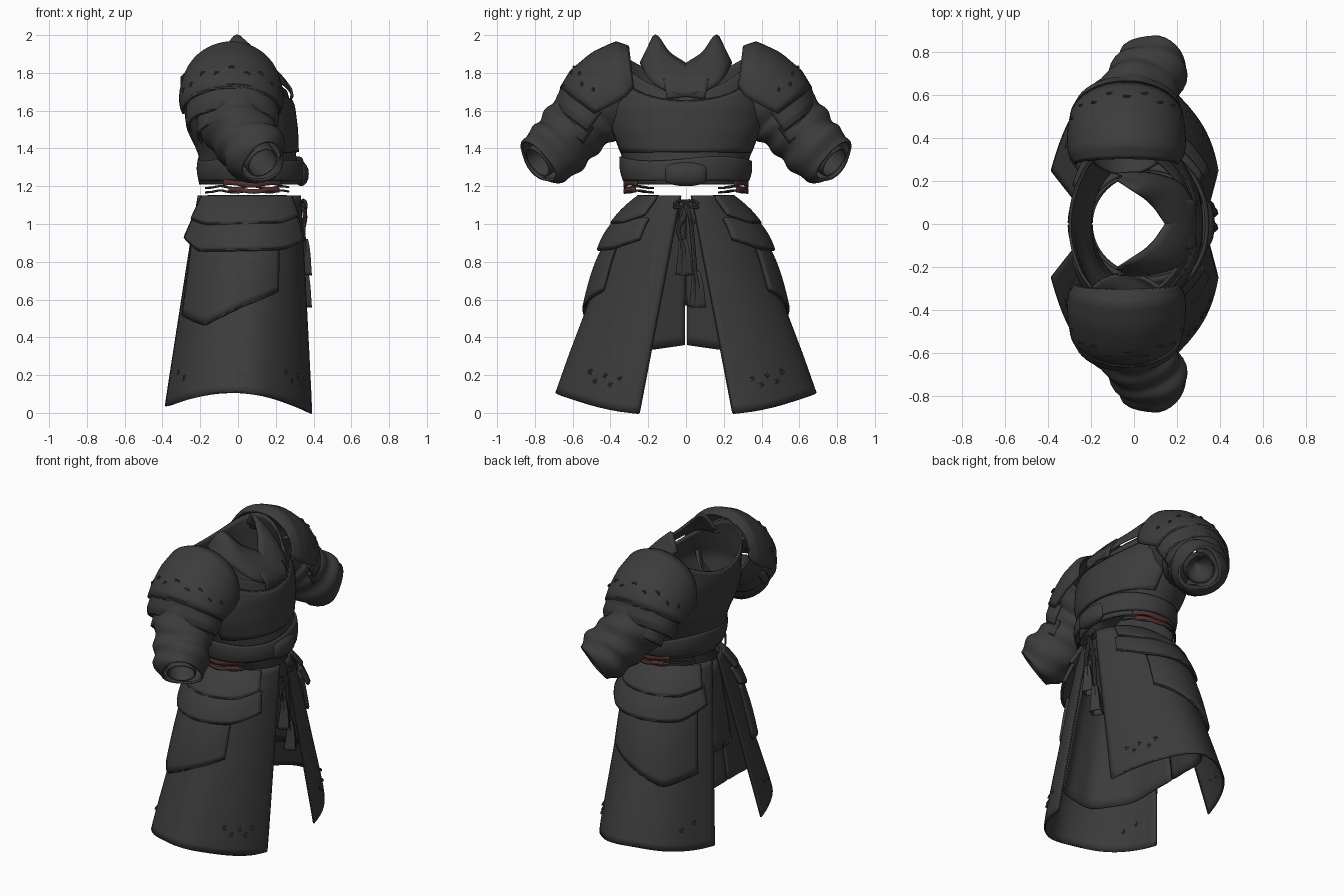
import bpy, bmesh
from math import sin, cos, pi, asin, radians
from mathutils import Vector

cube = bpy.data.objects.get("Cube")
if cube:
    bpy.data.objects.remove(cube, do_unlink=True)


def material(name, colour):
    m = bpy.data.materials.new(name)
    m.use_nodes = True
    m.diffuse_color = (*colour, 1)
    bsdf = m.node_tree.nodes["Principled BSDF"]
    bsdf.inputs["Base Color"].default_value = (*colour, 1)
    bsdf.inputs["Roughness"].default_value = 0.8
    return m


CLOTH = material("charcoal", (0.045, 0.045, 0.045))
RED = material("dark red", (0.09, 0.03, 0.03))


def interp(table, z):
    """Linear lookup in rows of (key, values...) sorted by rising key."""
    z = min(max(z, table[0][0]), table[-1][0])
    for a, b in zip(table, table[1:]):
        if z <= b[0]:
            f = (z - a[0]) / (b[0] - a[0])
            return [p + (q - p) * f for p, q in zip(a[1:], b[1:])]


def grid(name, fn, nu, nv, mat=CLOTH, thick=0.012, mirror=True):
    """Sheet from fn(u, v); seams that meet are welded."""
    bm = bmesh.new()
    rows = [[bm.verts.new(fn(i / nu, j / nv)) for i in range(nu + 1)] for j in range(nv + 1)]
    for lo, hi in zip(rows, rows[1:]):
        for i in range(nu):
            bm.faces.new((lo[i], lo[i + 1], hi[i + 1], hi[i]))
    bmesh.ops.remove_doubles(bm, verts=bm.verts, dist=0.0005)
    bmesh.ops.recalc_face_normals(bm, faces=bm.faces)
    me = bpy.data.meshes.new(name)
    bm.to_mesh(me)
    bm.free()
    me.materials.append(mat)
    ob = bpy.data.objects.new(name, me)
    bpy.context.collection.objects.link(ob)
    if thick:
        mod = ob.modifiers.new("Thickness", 'SOLIDIFY')
        mod.thickness, mod.offset = thick, 0
    if mirror:
        mod = ob.modifiers.new("Mirror", 'MIRROR')
        mod.use_axis = (False, True, False)
        mod.use_mirror_merge = False
    bpy.ops.object.select_all(action='DESELECT')
    ob.select_set(True)
    bpy.context.view_layer.objects.active = ob
    bpy.ops.object.shade_smooth_by_angle(angle=radians(40))


def along(points, t):
    """Catmull-Rom position on a list of points, t from 0 to 1."""
    n = len(points) - 1
    i = min(int(t * n), n - 1)
    f = t * n - i
    a, b, c, d = (Vector(points[min(max(k, 0), n)]) for k in (i - 1, i, i + 1, i + 2))
    return b + 0.5 * f * (c - a + f * (2 * a - 5 * b + 4 * c - d + f * (3 * (b - c) + d - a)))


def tube(name, points, radius, mat=CLOTH, sides=8, steps=24, thick=0, mirror=True):
    """Tube along points; radius is a number or a function of (t, angle)."""
    def fn(u, v):
        p = along(points, v)
        d = (along(points, min(v + .01, 1)) - along(points, max(v - .01, 0))).normalized()
        side = d.cross(Vector((0.9, 0.1, 0.3))).normalized()
        a = 2 * pi * u
        r = radius(v, a) if callable(radius) else radius
        return p + r * (side * cos(a) + d.cross(side) * sin(a))
    grid(name, fn, sides, steps, mat, thick, mirror)


def rim(name, fn, radius=0.009, v=1.0):
    tube(name, [fn(k / 16, v) for k in range(17)], radius, sides=6, steps=32)


def curl(name, c, across, size):
    """Small embossed scroll on the surface at c."""
    turn = [c + (across * cos(t) + Vector((0, 0, sin(t)))) * size * (1 - t / 8) for t in range(7)]
    tube(name, turn, size * 0.35, sides=6, steps=14)


# Torso: height, centre x, half depth, half width
TORSO = [(1.21, .06, .26, .31), (1.36, .05, .255, .33), (1.5, .02, .28, .39),
         (1.62, 0, .285, .405), (1.75, -.03, .265, .39), (1.92, -.07, .22, .35)]


def body(z, a, off=0.0):
    cx, rx, ry = interp(TORSO, z)
    return Vector((cx + (rx + off) * cos(a), (ry + off) * sin(a), z))


def torso(u, v):
    a = 2 * pi * u
    top = 1.74 - 0.04 * cos(a) + 0.16 * sin(a) ** 2
    z = 1.21 + (top - 1.21) * v
    return body(z, a, 0.004 * sin(26 * z + 3 * sin(a)))


def breastplate(u, v):
    a = (u - 0.5) * radians(150)
    top = 1.65 + 0.19 * (2 * u - 1) ** 2
    return body(1.38 + (top - 1.38) * v, a, 0.012)


def belt(u, v):
    a = 2 * pi * u
    z = 1.23 + v * (0.115 + 0.012 * sin(3 * a))
    return body(z, a, 0.016 + 0.008 * sin(pi * v) + 0.014 * cos(a))


grid("torso", torso, 56, 22, mirror=False)
grid("breastplate", breastplate, 32, 12, mirror=False)
tube("breastplate_rim", [breastplate(k / 16, 1) for k in range(17)], 0.007, mirror=False)
grid("belt", belt, 56, 8, mirror=False)


# Belt buckle: rounded centre piece
def buckle(u, v):
    a, b = 2 * pi * u, pi * v
    return (0.335 + 0.04 * sin(b) * cos(a), -0.11 * cos(b), 1.265 + (0.03 + 0.035 * sin(b)) * sin(a))


grid("belt_buckle", buckle, 16, 14, thick=0, mirror=False)

# Crossed collar lapels lying over the chest
UPPER = [(-.08, .205, 1.90), (-.01, .16, 2.0), (.08, .09, 1.91), (.14, .01, 1.855), (.23, -.12, 1.77)]
LOWER = [(-.08, .235, 1.86), (.08, .235, 1.84), (.225, .18, 1.75), (.285, .06, 1.69), (.28, -.1, 1.66)]


def lapel(u, v):
    p = along(UPPER, u).lerp(along(LOWER, u), v)
    p.x += 0.025 * sin(pi * v)
    return p


grid("collar_lapel", lapel, 20, 6)


# Shoulder plates: arched sections (key, y, z, normal y, normal z, half depth, rise)
def arch(sections, spread, cx):
    def fn(u, v):
        y, z, ny, nz, rx, rn = interp(sections, v)
        a = (u - 0.5) * 2 * radians(spread)
        return Vector((cx + rx * sin(a), y + ny * rn * cos(a), z + nz * rn * cos(a)))
    return fn


PLATES = {
    "shoulder_plate": arch([(0, .285, 1.74, .12, .99, .235, .20), (.3, .32, 1.70, .2, .98, .26, .265),
                            (.6, .37, 1.67, .47, .88, .27, .265), (.85, .44, 1.63, .68, .73, .265, .245),
                            (1, .495, 1.60, .8, .6, .255, .205)], 95, -.035),
    "upper_arm_plate": arch([(0, .49, 1.62, .8, .6, .235, .20), (.6, .535, 1.55, .8, .6, .24, .18),
                             (1, .55, 1.52, .8, .6, .23, .16)], 105, -.03),
    "lower_arm_plate": arch([(0, .54, 1.55, .78, .62, .2, .15), (1, .59, 1.47, .78, .62, .2, .14)], 115, -.01),
}
for name, fn in PLATES.items():
    grid(name, fn, 28, 14, thick=0.016)
    rim(name + "_rim", fn, 0.009)
rim("shoulder_plate_inner_rim", PLATES["shoulder_plate"], 0.008, 0.0)
for k in range(9):
    curl("shoulder_curl", PLATES["shoulder_plate"](0.14 + 0.09 * k, 0.82 + 0.05 * (k % 2)),
         Vector((1, 0, 0)), 0.018)

# Sleeves with gathered folds, closed inside the cuff
SLEEVE = [(-.03, .36, 1.70), (-.03, .50, 1.59), (.01, .60, 1.49), (.07, .69, 1.40), (.13, .785, 1.325)]


def sleeve_radius(t, a):
    base = interp([(0, .20), (.3, .18), (.6, .165), (.85, .16), (1, .12)], t)[0]
    return base + 0.008 * sin(28 * t + 3 * sin(a)) + 0.006 * sin(3 * a + 9 * t)


def lining_radius(t, a):
    return interp([(0, 0), (.4, .09), (1, .085)], t)[0]


tube("sleeve", SLEEVE, sleeve_radius, sides=28, steps=36, thick=0.014)
tube("sleeve_lining", SLEEVE[2:], lining_radius, sides=16, steps=10, thick=0.008)

# Skirt surface shared by the panels and the hip plates
HIPS = [(0, .705), (.1, .685), (.3, .615), (.5, .54), (.8, .43), (1.0, .345), (1.15, .235)]


def skirt(z, a, off=0.0):
    t = (1.15 - z) / 1.1
    return Vector((0.06 * (1 - t) + (0.27 + 0.14 * t + off) * cos(a),
                   (interp(HIPS, z)[0] + off) * sin(a), z))


def panel(u, v):
    hem = 0.09 * sin(pi * u) ** 1.4 + 0.04 * u
    z = 1.15 + (hem - 1.15) * v
    a0 = asin((0.03 + 0.22 * v) / interp(HIPS, z)[0])
    return skirt(z, a0 + (pi - 2 * a0) * u, 0.005 * sin(18 * u) * v)


grid("skirt_panel", panel, 44, 30)
rim("skirt_hem", panel, 0.006)
for side, u in (("front", 0), ("back", 1)):
    tube("skirt_edge_" + side, [panel(u, k / 10) for k in range(11)], 0.006, sides=6)


# Inner cloth hanging behind the openings
def lining(u, v):
    a = radians(65) + (pi - radians(65) - 0.01) * u
    z = 1.12 + (0.36 - 0.05 * sin(pi * u) - 1.12) * v
    p = skirt(z, a, -0.018 - 0.04 * v + 0.008 * v * sin(20 * u))
    p.y = max(p.y, 0.004)
    return p


def back_strip(u, v):
    return skirt(1.13 - 0.56 * v, pi + (u - 0.5) * 0.4, -0.012 - 0.03 * v)


grid("skirt_lining", lining, 30, 14)
grid("back_strip", back_strip, 6, 8, mirror=False)


# Layered hip plates
def hip(first, last, top, bottom, flare):
    def fn(u, v):
        a = radians(first + (last - first) * u)
        low = interp(bottom, u)[0]
        return skirt(top + (low - top) * v, a, flare[0] + (flare[1] - flare[0]) * v
                     + 0.012 * sin(pi * v) * sin(pi * u))
    return fn


HIP_PLATES = {
    "upper_hip_plate": hip(38, 152, 1.145, [(0, 1.05), (.2, 1.01), (.8, 1.0), (1, 1.03)], (.01, .05)),
    "middle_hip_plate": hip(34, 156, 1.03, [(0, .92), (.2, .87), (.8, .86), (1, .93)], (.03, .06)),
    "lower_hip_plate": hip(60, 148, .9, [(0, .65), (.35, .57), (.7, .47), (1, .52)], (.035, .022)),
}
for name, fn in HIP_PLATES.items():
    grid(name, fn, 28, 10, thick=0.02)
    rim(name + "_rim", fn, 0.009)
for k, u in enumerate((.08, .11, .14, .18, .22, .84, .9)):
    curl("hem_curl", panel(u, 0.86 + 0.035 * (k % 2)), Vector((0, 1, 0)), 0.02)


# Waist sash on the sides and its cords
def sash(low, high, first, last):
    return lambda u, v: body(1.22, radians(first + (last - first) * u), 0.015) + Vector(
        (0, 0, low - 1.22 + (high - low) * v + 0.006 * sin(9 * u)))


grid("red_sash_upper", sash(1.2, 1.232, 52, 120), 20, 2, RED, 0.008)
grid("red_sash_lower", sash(1.166, 1.19, 55, 113), 20, 2, RED, 0.008)
for z in (1.195, 1.172):
    tube("waist_cord", [body(1.22, radians(40 + 12 * k), .012) + Vector((0, 0, z - 1.22 + .006 * sin(2 * k)))
                        for k in range(10)], 0.006, sides=6)

# Front bow, hanging cords and tassels
tube("bow_loop", [(.34, 0, 1.12), (.355, .05, 1.12), (.36, .06, 1.09), (.355, .03, 1.09), (.34, 0, 1.11)], 0.009)
tube("bow_tail", [(.35, .0, 1.11), (.355, .02, 1.04), (.35, .045, 1.0)], 0.009)
for y, end in ((-.02, .9), (.05, .73)):
    tube("hanging_cord", [(.34, 0, 1.11), (.355, y * .4, 1.04), (.345, y - .02, .97), (.35, y, end)],
         0.012, mirror=False)
    tube("tassel", [(.35, y, end + .02), (.35, y + .01, end - .06), (.345, y + .01, end - .17)],
         lambda t, a: 0.012 + 0.028 * t + 0.006 * sin(4 * a), sides=16, steps=8, thick=0.006, mirror=False)
tube("red_cord", [(.345, .02, 1.13), (.36, -.03, 1.08), (.355, -.04, 1.02)], 0.006, RED, mirror=False)
